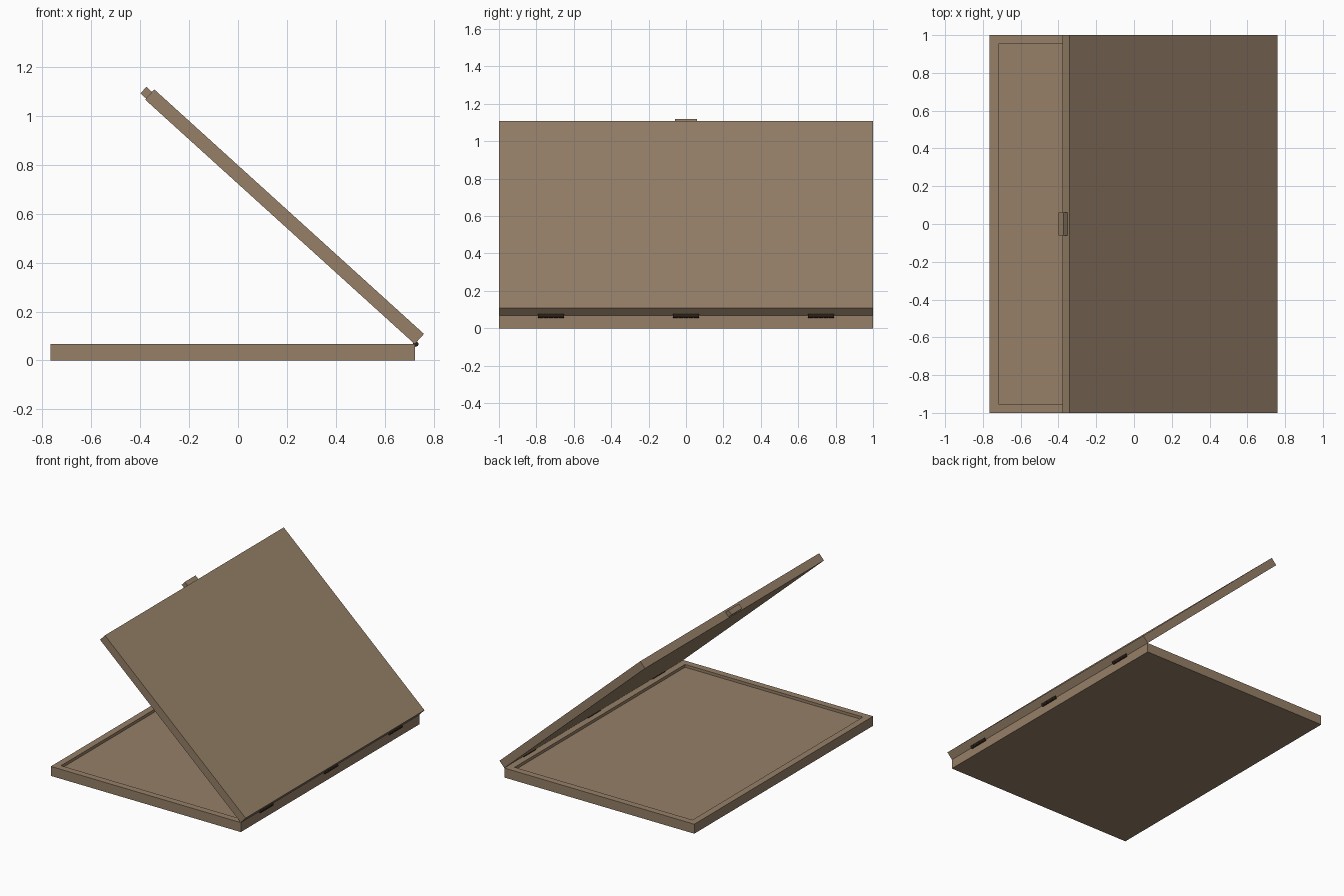
import bpy, bmesh, math
from mathutils import Matrix, Vector

if "Cube" in bpy.data.objects:
    bpy.data.objects.remove(bpy.data.objects["Cube"])

def material(name, rgb):
    m = bpy.data.materials.new(name)
    m.diffuse_color = (*rgb, 1)
    m.use_nodes = True
    m.node_tree.nodes["Principled BSDF"].inputs["Base Color"].default_value = m.diffuse_color
    return m

wood = material("tan_wood", (0.305, 0.215, 0.138))
metal = material("dark_metal", (0.03, 0.017, 0.009))

def finish(bm, name, mat, matrix=Matrix()):
    bmesh.ops.recalc_face_normals(bm, faces=bm.faces)
    me = bpy.data.meshes.new(name)
    bm.to_mesh(me)
    bm.free()
    me.materials.append(mat)
    ob = bpy.data.objects.new(name, me)
    ob.matrix_world = matrix
    bpy.context.collection.objects.link(ob)
    return ob

def box(lo, hi):
    bm = bmesh.new()
    bmesh.ops.create_cube(bm, size=1)
    lo, hi = Vector(lo), Vector(hi)
    for v in bm.verts:
        v.co = (lo + hi) / 2 + v.co * (hi - lo)
    return bm

BACK, LENGTH, HEIGHT = 0.722, 1.487, 0.067

# Base tray: slab with an inset rim and a shallow sunken floor
bm = box((BACK - LENGTH, -1, 0), (BACK, 1, HEIGHT))
top = max(bm.faces, key=lambda f: f.calc_center_median().z)
bmesh.ops.inset_region(bm, faces=[top], thickness=0.067)
walls = bmesh.ops.extrude_discrete_faces(bm, faces=[top])["faces"]
bmesh.ops.translate(bm, verts=walls[0].verts, vec=(0, 0, -0.02))
finish(bm, "base_tray", wood)

# Lid and latch are modelled flat, then swung open about the hinge line
swing = Matrix.Translation((BACK, 0, HEIGHT)) @ Matrix.Rotation(math.radians(42.2), 4, 'Y')
finish(box((-LENGTH, -1, 0), (0, 1, 0.056)), "lid", wood, swing)
finish(box((-LENGTH - 0.031, -0.06, 0.006), (-LENGTH, 0.06, 0.042)), "latch_tab", wood, swing)

# Three barrel hinges, each with five knuckles
for i, y in enumerate((-0.722, 0, 0.722)):
    bm = bmesh.new()
    for k in range(5):
        place = Matrix.Translation((BACK + 0.004, y + (k - 2) * 0.028, HEIGHT)) @ Matrix.Rotation(math.pi / 2, 4, 'X')
        bmesh.ops.create_cone(bm, cap_ends=True, segments=16, radius1=0.011, radius2=0.011,
                              depth=0.026, matrix=place)
    place = Matrix.Translation((BACK + 0.004, y, HEIGHT)) @ Matrix.Rotation(math.pi / 2, 4, 'X')
    bmesh.ops.create_cone(bm, cap_ends=True, segments=12, radius1=0.008, radius2=0.008,
                          depth=0.138, matrix=place)
    finish(bm, f"hinge_{i + 1}", metal)
